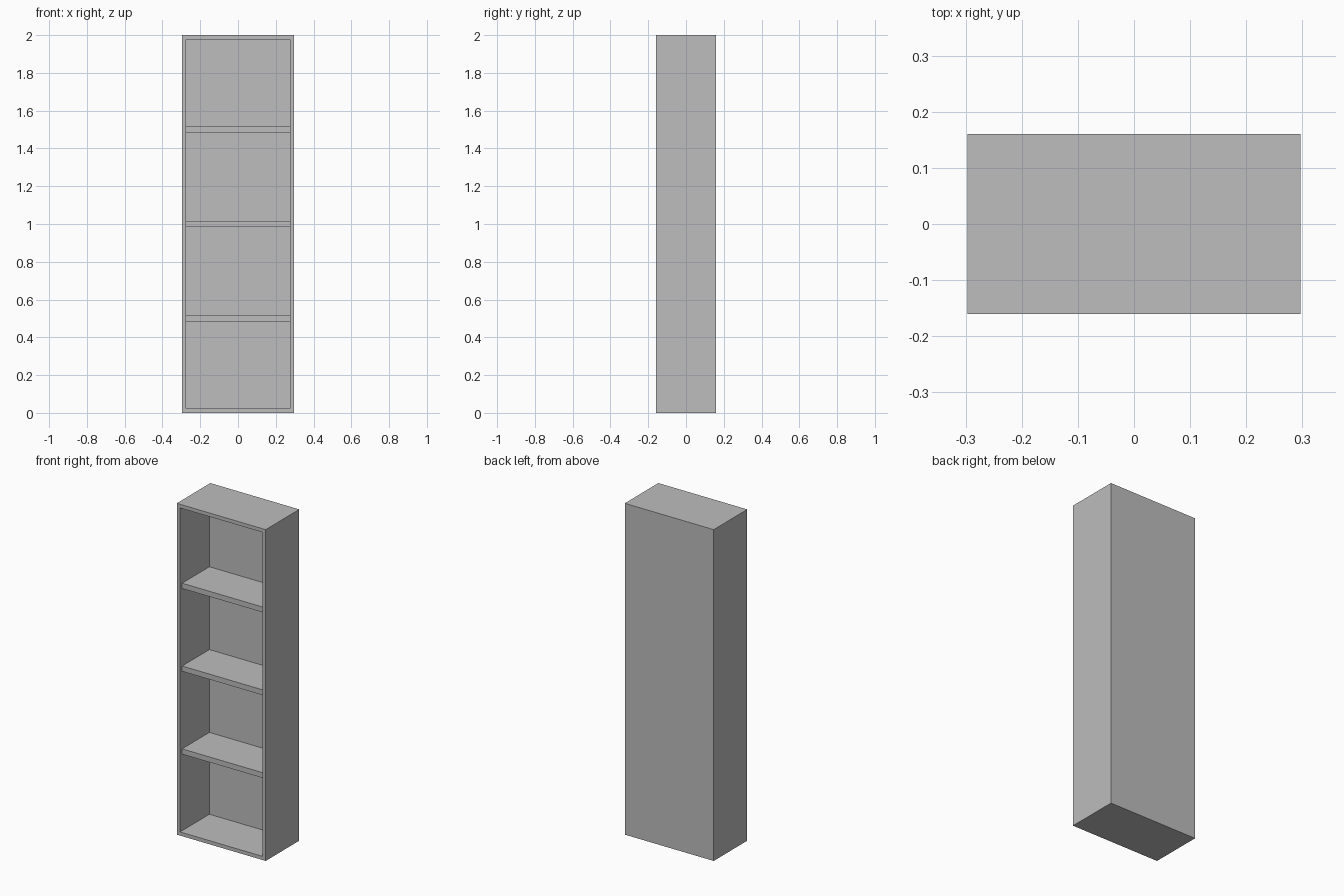
import bpy
import bmesh
from mathutils import Matrix, Vector

old = bpy.data.objects.get("Cube")
if old:
    bpy.data.objects.remove(old, do_unlink=True)

WIDTH, DEPTH, HEIGHT = 0.594, 0.32, 2.0
WALL = 0.022           # sides, top and base
BACK = 0.04            # back panel
SHELF = 0.032          # shelf thickness
RECESS = 0.02          # shelf setback from the front

grey = bpy.data.materials.new("light grey")
grey.use_nodes = True
colour = (0.51, 0.51, 0.51, 1)
grey.diffuse_color = colour
grey.node_tree.nodes["Principled BSDF"].inputs["Base Color"].default_value = colour


def box(bm, size, centre):
    bmesh.ops.create_cube(
        bm, size=1, matrix=Matrix.Translation(centre) @ Matrix.Diagonal((*size, 1)))


def finish(bm, name):
    mesh = bpy.data.meshes.new(name)
    bm.normal_update()
    bm.to_mesh(mesh)
    bm.free()
    mesh.materials.append(grey)
    obj = bpy.data.objects.new(name, mesh)
    bpy.context.collection.objects.link(obj)


# Cabinet: a box whose front is inset and pushed back to the rear panel
bm = bmesh.new()
box(bm, (WIDTH, DEPTH, HEIGHT), (0, 0, HEIGHT / 2))
bm.normal_update()
front = min(bm.faces, key=lambda f: f.calc_center_median().y)
bmesh.ops.inset_region(bm, faces=[front], thickness=WALL, use_even_offset=True)
pushed = bmesh.ops.extrude_face_region(bm, geom=[front])["geom"]
verts = [v for v in pushed if isinstance(v, bmesh.types.BMVert)]
bmesh.ops.translate(bm, verts=verts, vec=Vector((0, DEPTH - BACK, 0)))
if front.is_valid:
    bmesh.ops.delete(bm, geom=[front], context="FACES_ONLY")
bmesh.ops.recalc_face_normals(bm, faces=bm.faces)
finish(bm, "cabinet")

# Three evenly spaced shelves, set back from the front edge
shelf_depth = DEPTH - BACK - RECESS
for i, name in enumerate(("lower_shelf", "middle_shelf", "upper_shelf"), 1):
    bm = bmesh.new()
    box(bm, (WIDTH - 2 * WALL, shelf_depth, SHELF),
        (0, (RECESS - BACK) / 2, HEIGHT * i / 4))
    finish(bm, name)
